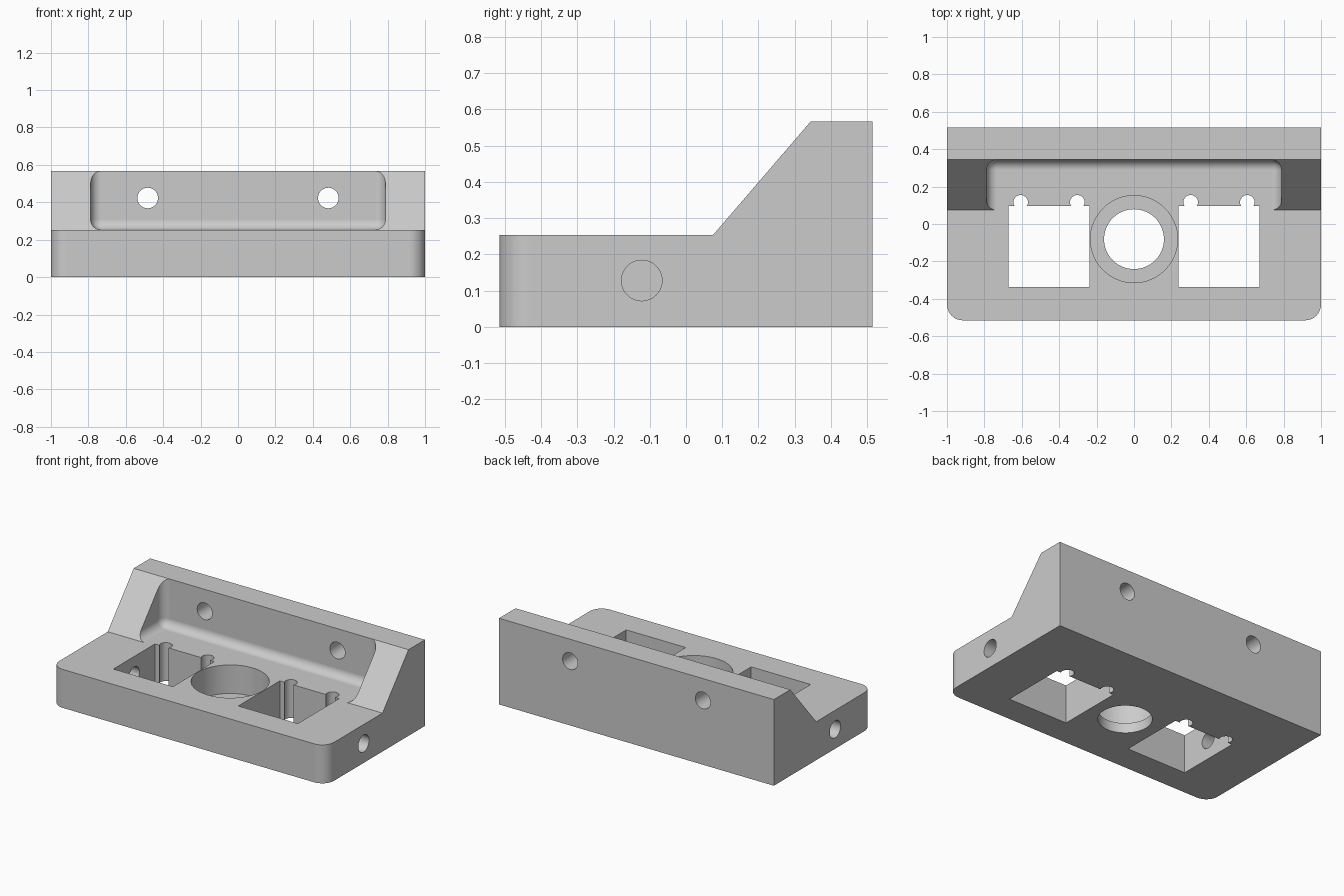
import bpy
import bmesh
import math
from mathutils import Matrix

cube = bpy.data.objects.get("Cube")
if cube:
    bpy.data.objects.remove(cube, do_unlink=True)

# Main dimensions
DECK, TOP, HALF_Y, RIDGE_Y = 0.253, 0.567, 0.515, 0.344
POCKET_X = 0.788

grey = bpy.data.materials.new("light grey")
grey.use_nodes = True
grey.diffuse_color = (0.6, 0.6, 0.6, 1)
grey.node_tree.nodes["Principled BSDF"].inputs["Base Color"].default_value = (0.6, 0.6, 0.6, 1)


def make_object(name, bm):
    bmesh.ops.recalc_face_normals(bm, faces=bm.faces[:])
    mesh = bpy.data.meshes.new(name)
    bm.to_mesh(mesh)
    bm.free()
    obj = bpy.data.objects.new(name, mesh)
    bpy.context.collection.objects.link(obj)
    return obj


def box_bm(lo, hi):
    bm = bmesh.new()
    bmesh.ops.create_cube(bm, size=1)
    for v in bm.verts:
        v.co = [hi[i] if v.co[i] > 0 else lo[i] for i in range(3)]
    return bm


def cylinder_bm(centre, radius, length, axis="Z", sides=48):
    turn = {"X": Matrix.Rotation(math.pi / 2, 4, "Y"),
            "Y": Matrix.Rotation(math.pi / 2, 4, "X"),
            "Z": Matrix.Identity(4)}[axis]
    bm = bmesh.new()
    bmesh.ops.create_cone(bm, cap_ends=True, segments=sides, radius1=radius, radius2=radius,
                          depth=length, matrix=Matrix.Translation(centre) @ turn)
    return bm


def round_edges(bm, test, radius):
    edges = [e for e in bm.edges if test(*(v.co for v in e.verts))]
    bmesh.ops.bevel(bm, geom=edges, offset=radius, segments=8, profile=0.5, affect="EDGES")


def apply(obj, mod):
    bpy.context.view_layer.objects.active = obj
    bpy.ops.object.modifier_apply(modifier=mod.name)


def cut(obj, bm):
    cutter = make_object("cutter", bm)
    cutter.hide_render = True
    mod = obj.modifiers.new("cut", "BOOLEAN")
    mod.operation, mod.solver, mod.object = "DIFFERENCE", "EXACT", cutter
    apply(obj, mod)
    bpy.data.objects.remove(cutter, do_unlink=True)


# Body: side profile extruded across the width, front corners rounded
profile = [(-HALF_Y, 0), (HALF_Y, 0), (HALF_Y, TOP), (RIDGE_Y, TOP), (0.074, DECK), (-HALF_Y, DECK)]
bm = bmesh.new()
side = bm.faces.new([bm.verts.new((-1, y, z)) for y, z in profile])
extruded = bmesh.ops.extrude_face_region(bm, geom=[side])["geom"]
for v in extruded:
    if isinstance(v, bmesh.types.BMVert):
        v.co.x = 1
bmesh.ops.recalc_face_normals(bm, faces=bm.faces[:])
round_edges(bm, lambda a, b: a.y < -0.5 and b.y < -0.5 and abs(a.z - b.z) > 0.1, 0.085)
for v in bm.verts:
    if abs(v.co.z - DECK) < 1e-4:
        v.co.z = DECK
body = make_object("mounting_bracket", bm)

# Filleted pocket in the sloped back wall, with its floor level with the deck
bm = box_bm((-POCKET_X, 0.0, DECK), (POCKET_X, RIDGE_Y, 0.8))


def pocket_edge(a, b):
    back = a.y > 0.3 and b.y > 0.3
    low = a.z < 0.3 and b.z < 0.3
    across = abs(a.x - b.x) > 0.1
    return (back and not across and abs(a.z - b.z) > 0.1) or (low and (back or not across))


round_edges(bm, pocket_edge, 0.055)
for v in bm.verts:
    if abs(v.co.z - DECK) < 1e-4:
        v.co.z = DECK
    if abs(v.co.y - RIDGE_Y) < 1e-4:
        v.co.y = RIDGE_Y
cut(body, bm)

# Central bore with a wide counterbore above it
cut(body, cylinder_bm((0, -0.081, 0.1), 0.16, 0.5, sides=64))
cut(body, cylinder_bm((0, -0.081, 0.065 + 0.2), 0.233, 0.4, sides=64))

for s in (-1, 1):
    # Square opening with two round relief notches along its back edge
    x0, x1 = sorted((s * 0.238, s * 0.671))
    cut(body, box_bm((x0, -0.337, -0.1), (x1, 0.095, 0.4)))
    for x in (0.303, 0.606):
        cut(body, cylinder_bm((s * x, 0.116, 0.15), 0.039, 0.5, sides=32))
    # Side hole into the square opening
    cut(body, cylinder_bm((s * 0.8, -0.122, 0.128), 0.056, 0.6, "X"))
    # Screw hole through the back wall
    cut(body, cylinder_bm((s * 0.483, 0.4, 0.423), 0.055, 0.5, "Y"))

# One colour, smooth fillets and bores, crisp flat faces
body.data.materials.clear()
body.data.materials.append(grey)
for p in body.data.polygons:
    p.material_index = 0
bpy.ops.object.select_all(action="DESELECT")
body.select_set(True)
bpy.context.view_layer.objects.active = body
bpy.ops.object.shade_smooth_by_angle(angle=math.radians(30))
mod = body.modifiers.new("flat normals", "WEIGHTED_NORMAL")
mod.keep_sharp = True
mod.weight = 100
apply(body, mod)
